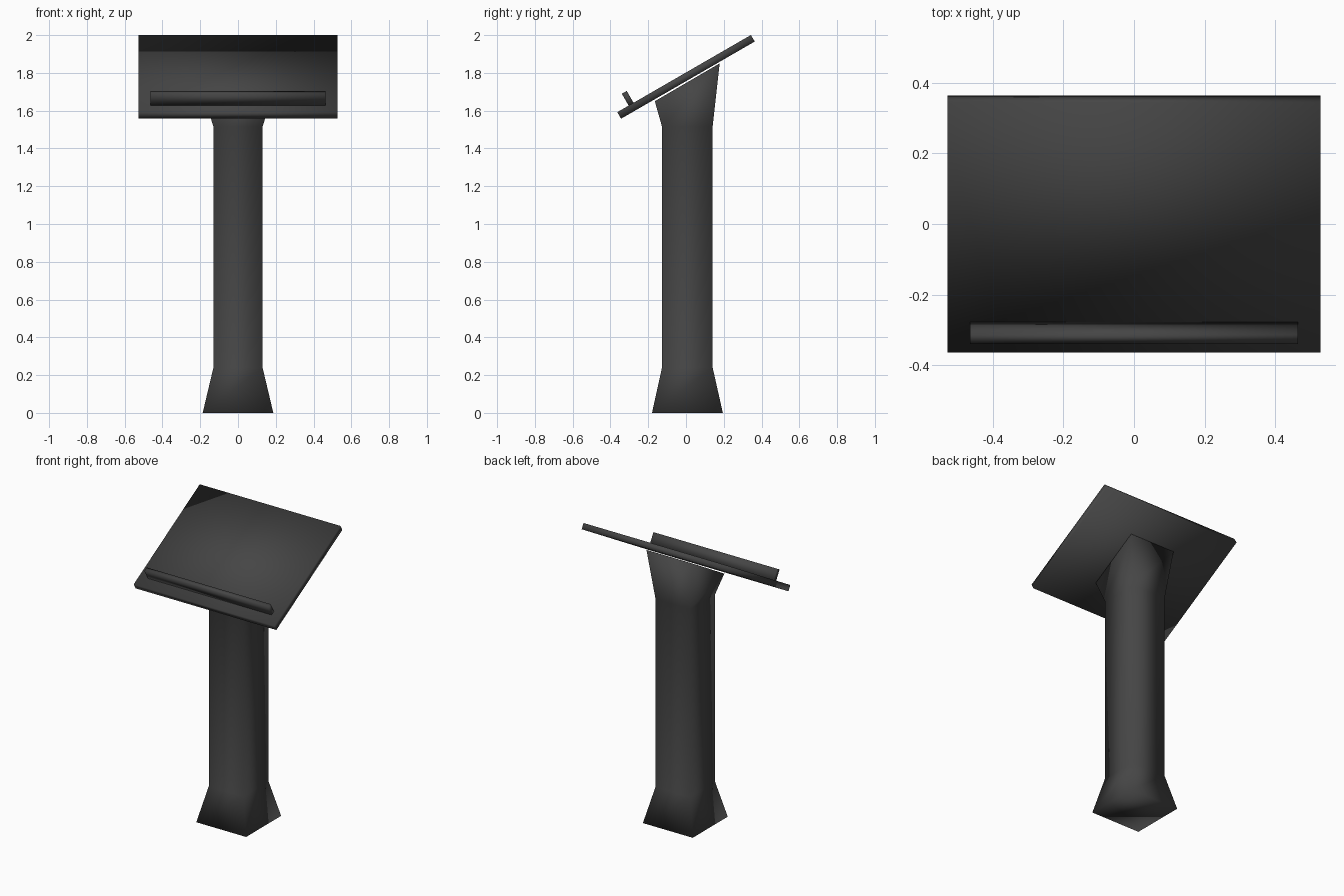
import bpy, bmesh, math
from mathutils import Matrix, Vector

cube = bpy.data.objects.get("Cube")
if cube:
    bpy.data.objects.remove(cube, do_unlink=True)

# Single dark grey finish
grey = bpy.data.materials.new("dark_grey")
grey.use_nodes = True
colour = (0.06, 0.06, 0.06, 1)
grey.diffuse_color = colour
grey.node_tree.nodes["Principled BSDF"].inputs["Base Color"].default_value = colour


def finish(name, bm):
    """Turn a bmesh into a soft-shaded object."""
    bmesh.ops.recalc_face_normals(bm, faces=bm.faces)
    for face in bm.faces:
        face.smooth = True
    mesh = bpy.data.meshes.new(name)
    bm.to_mesh(mesh)
    bm.free()
    mesh.materials.append(grey)
    obj = bpy.data.objects.new(name, mesh)
    bpy.context.collection.objects.link(obj)
    return obj


# Post: square rings bridged upward, (half width, front y, back y, front z, back z)
rings = [
    (0.187, -0.18, 0.195, 0, 0),
    (0.13, -0.127, 0.141, 0.24, 0.24),
    (0.13, -0.127, 0.141, 1.515, 1.515),
    (0.172, -0.165, 0.178, 1.65, 1.85),
]
bm = bmesh.new()
loops = []
for w, y0, y1, z0, z1 in rings:
    corners = [(-w, y0, z0), (w, y0, z0), (w, y1, z1), (-w, y1, z1)]
    loops.append([bm.verts.new(c) for c in corners])
for low, high in zip(loops, loops[1:]):
    for i in range(4):
        j = (i + 1) % 4
        bm.faces.new((low[i], low[j], high[j], high[i]))
bm.faces.new(loops[0][::-1])
bm.faces.new(loops[-1])
finish("post", bm)

# Desk parts share one tilted frame
tilt = Matrix.Translation((0, 0, 1.779)) @ Matrix.Rotation(math.radians(30), 4, "X")


def tilted_box(name, centre, size):
    bm = bmesh.new()
    bmesh.ops.create_cube(bm, size=1)
    bmesh.ops.scale(bm, vec=Vector(size), verts=bm.verts)
    bmesh.ops.translate(bm, vec=Vector(centre), verts=bm.verts)
    bmesh.ops.transform(bm, matrix=tilt, verts=bm.verts)
    return finish(name, bm)


tilted_box("reading_board", (0, 0, 0), (1.056, 0.817, 0.04))
tilted_box("book_ledge", (0, -0.324, 0.055), (0.928, 0.03, 0.075))
